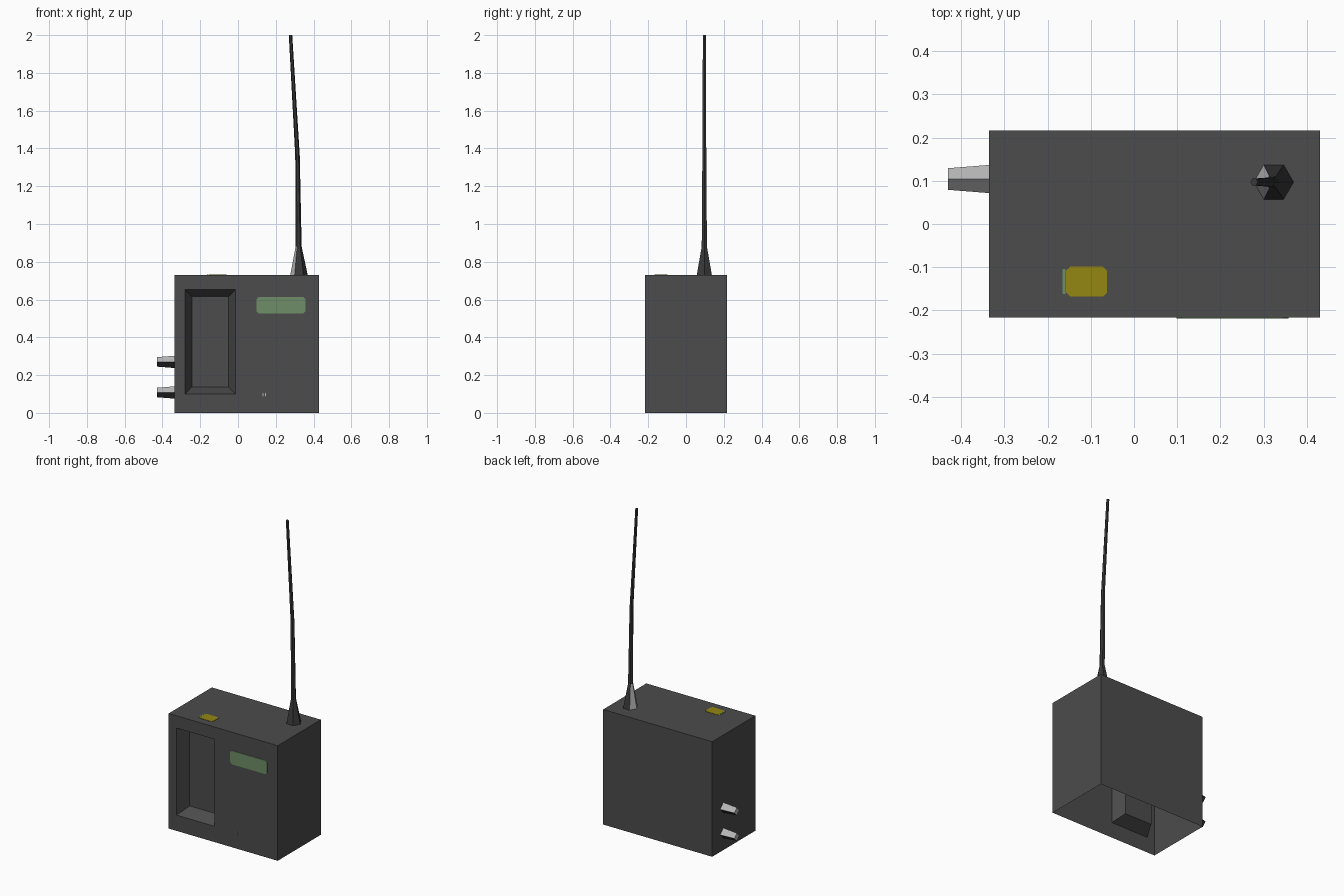
import bpy
import math

if "Cube" in bpy.data.objects:
    bpy.data.objects.remove(bpy.data.objects["Cube"])


def material(name, rgb):
    m = bpy.data.materials.new(name)
    m.diffuse_color = (*rgb, 1.0)
    m.use_nodes = True
    m.node_tree.nodes["Principled BSDF"].inputs["Base Color"].default_value = m.diffuse_color
    return m


CASE = material("charcoal case", (0.072, 0.072, 0.072))
RUBBER = material("dark rubber", (0.040, 0.040, 0.040))
METAL = material("light metal", (0.47, 0.47, 0.47))
GREEN = material("muted green", (0.156, 0.27, 0.138))
YELLOW = material("mustard yellow", (0.296, 0.238, 0.006))


def loft(name, rings, mats, first_cap=False, skip=(), rule=None):
    """Join equal rings with quads and cap the last one; rule(ring, side) picks a material."""
    n = len(rings[0])
    verts = [p for ring in rings for p in ring]
    faces, slots = [], []
    for r in range(len(rings) - 1):
        for i in range(n):
            if (r, i) in skip:
                continue
            j = (i + 1) % n
            faces.append((r * n + i, r * n + j, (r + 1) * n + j, (r + 1) * n + i))
            slots.append(rule(r, i) if rule else 0)
    faces.append(tuple(range(len(verts) - n, len(verts))))
    slots.append(0)
    if first_cap:
        faces.append(tuple(reversed(range(n))))
        slots.append(0)
    mesh = bpy.data.meshes.new(name)
    mesh.from_pydata(verts, [], faces)
    for m in mats:
        mesh.materials.append(m)
    for poly, s in zip(mesh.polygons, slots):
        poly.material_index = s
    obj = bpy.data.objects.new(name, mesh)
    bpy.context.collection.objects.link(obj)
    return obj


def rect(x0, x1, z0, z1, y):
    return [(x0, y, z0), (x1, y, z0), (x1, y, z1), (x0, y, z1)]


def chamfered(u0, u1, v0, v1, c):
    return [(u0 + c, v0), (u1 - c, v0), (u1, v0 + c), (u1, v1 - c),
            (u1 - c, v1), (u0 + c, v1), (u0, v1 - c), (u0, v0 + c)]


X0, X1, Y0, Y1, H = -0.335, 0.43, -0.216, 0.216, 0.73

# Case: open underneath, with a bevelled recess in the front
loft("case", [rect(X0, X1, 0, H, Y1), rect(X0, X1, 0, H, Y0),
              rect(-0.28, -0.014, 0.10, 0.652, Y0),
              rect(-0.244, -0.05, 0.137, 0.615, Y0 + 0.08)],
     [CASE], first_cap=True, skip={(0, 0)})


# Thin painted plates on the front and top
def front_plate(name, shape, mat):
    loft(name, [[(u, y, v) for u, v in shape] for y in (Y0, Y0 - 0.002)], [mat])


def top_plate(name, shape, mat):
    loft(name, [[(u, v, z) for u, v in shape] for z in (H, H + 0.002)], [mat])


front_plate("display", chamfered(0.098, 0.357, 0.527, 0.613, 0.012), GREEN)
for k, x in enumerate((0.131, 0.142)):
    front_plate(f"small_mark_{k + 1}", chamfered(x, x + 0.005, 0.088, 0.106, 0.001), METAL)
top_plate("button", chamfered(-0.157, -0.062, -0.168, -0.098, 0.010), YELLOW)
top_plate("button_edge", chamfered(-0.165, -0.158, -0.162, -0.104, 0.001), GREEN)

# Antenna: six-sided flared base and a bent whip, (x, z, radius)
path = [(0.323, H, 0.046), (0.321, 0.88, 0.016), (0.315, 1.36, 0.012), (0.278, 2.0, 0.009)]
rings = [[(x + r * math.cos(i * math.pi / 3), 0.097 + r * math.sin(i * math.pi / 3), z)
          for i in range(6)] for x, z, r in path]
loft("antenna", rings, [RUBBER, METAL],
     rule=lambda r, i: 1 if r == 0 and i in (2, 3) else 0)

# Two tapered four-sided pegs on the left side, light above and dark below
for k, z in enumerate((0.108, 0.27)):
    rings = [[(x, 0.104 + r * math.sin(i * math.pi / 2), z + r * math.cos(i * math.pi / 2))
              for i in range(4)] for x, r in ((X0, 0.0325), (-0.43, 0.025))]
    loft(f"side_peg_{k + 1}", rings, [METAL, RUBBER],
         rule=lambda r, i: 1 if i in (1, 2) else 0)
